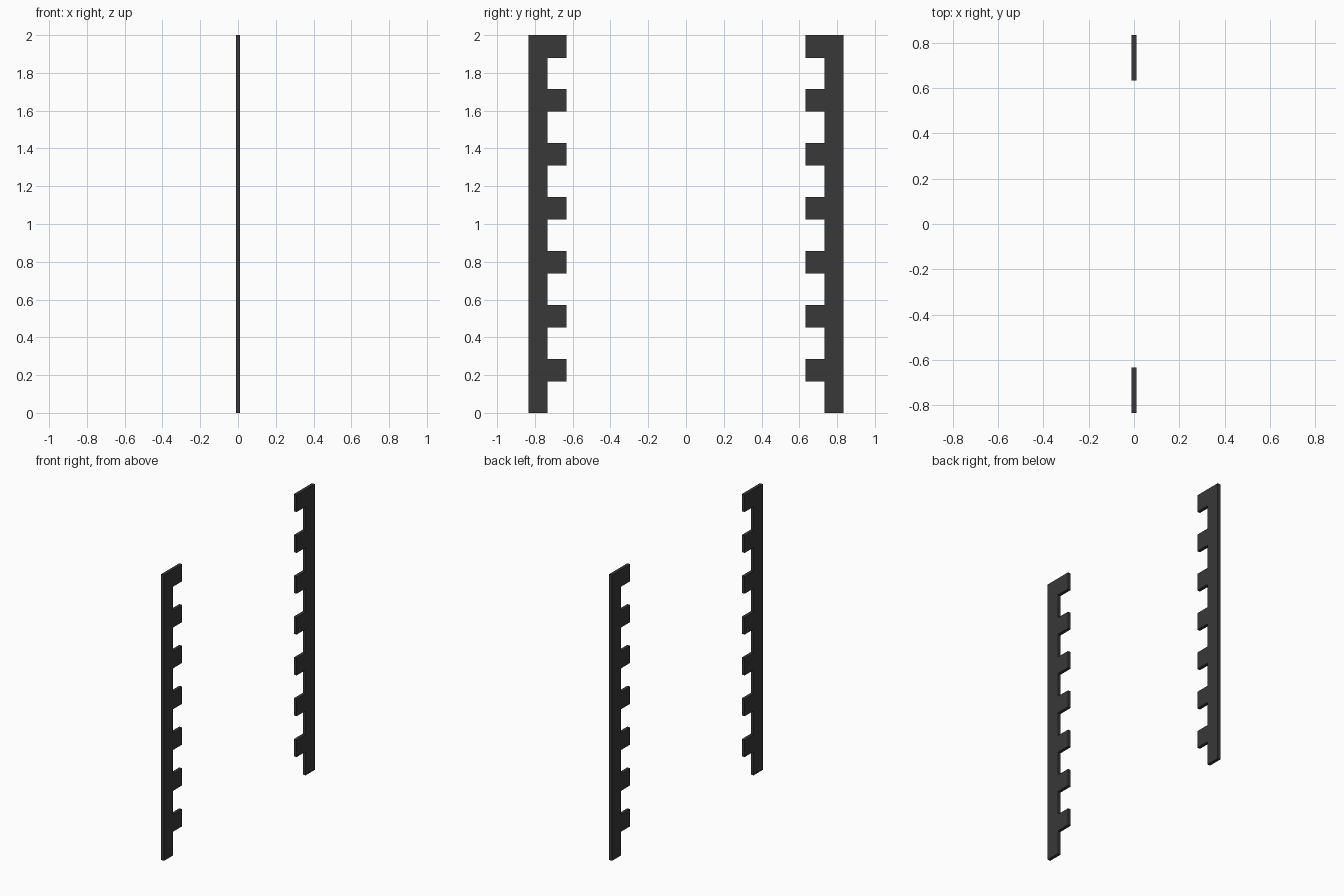
import bpy, bmesh

if "Cube" in bpy.data.objects:
    bpy.data.objects.remove(bpy.data.objects["Cube"])

HEIGHT, TEETH = 2.0, 7
PITCH = HEIGHT / TEETH
TOOTH = 0.12            # tooth height
OUTER, SPINE, TIP = 0.833, 0.732, 0.633
HALF = 0.011            # half thickness

mat = bpy.data.materials.new("dark_metal")
mat.diffuse_color = (0.04, 0.04, 0.04, 1)
mat.use_nodes = True
mat.node_tree.nodes["Principled BSDF"].inputs["Base Color"].default_value = mat.diffuse_color


def toothed_rail(name, side):
    # Comb-shaped outline: straight spine with teeth facing the centre
    outline = [(OUTER, HEIGHT), (OUTER, 0), (SPINE, 0)]
    for i in range(1, TEETH + 1):
        top = i * PITCH
        outline += [(SPINE, top - TOOTH), (TIP, top - TOOTH), (TIP, top)]
        if i < TEETH:
            outline.append((SPINE, top))

    # Extrude the outline into a thin plate
    bm = bmesh.new()
    face = bm.faces.new([bm.verts.new((-HALF, side * y, z)) for y, z in outline])
    ext = bmesh.ops.extrude_face_region(bm, geom=[face], use_keep_orig=True)
    moved = [g for g in ext["geom"] if isinstance(g, bmesh.types.BMVert)]
    bmesh.ops.translate(bm, verts=moved, vec=(2 * HALF, 0, 0))
    bmesh.ops.recalc_face_normals(bm, faces=bm.faces)

    mesh = bpy.data.meshes.new(name)
    bm.to_mesh(mesh)
    bm.free()
    mesh.materials.append(mat)
    bpy.context.collection.objects.link(bpy.data.objects.new(name, mesh))


# Front and back rails, mirrored across the centre
toothed_rail("front_toothed_rail", -1)
toothed_rail("back_toothed_rail", 1)
